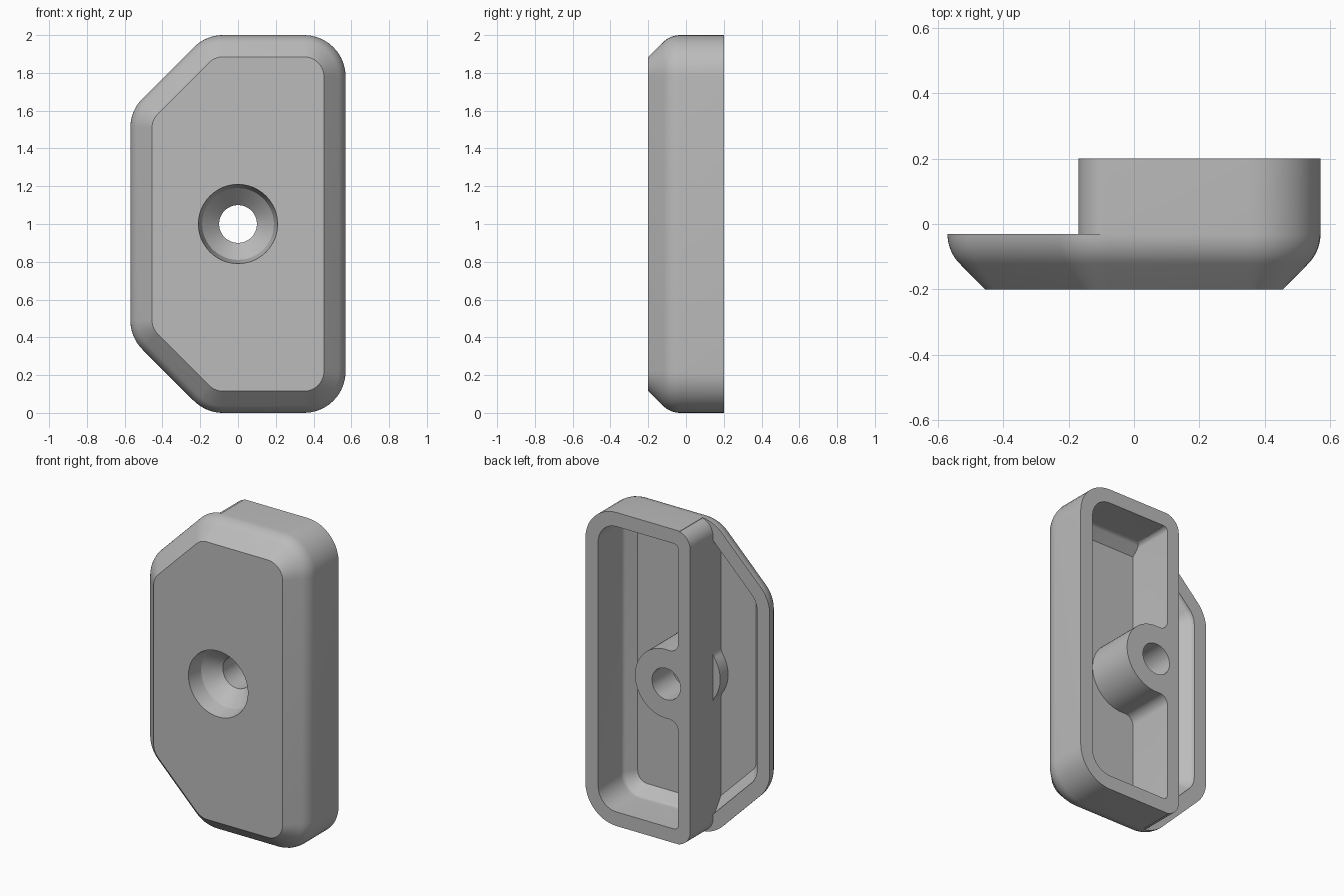
import bpy, bmesh, math
from math import sin, cos, pi, radians, sqrt, atan2

if "Cube" in bpy.data.objects:
    bpy.data.objects.remove(bpy.data.objects["Cube"])

FRONT, STEP, BACK, FLOOR = -0.2, -0.03, 0.2, -0.11
RIGHT, MID_Z = -0.17, 1.0          # raised half side wall, screw height
DIVIDER = -0.085                   # inner side of the dividing wall
CORNER, BLEND, WALL = 0.22, 0.13, 0.09
BOSS, FILLET = 0.22, 0.06

grey = bpy.data.materials.new("plain_grey")
grey.use_nodes = True
grey.diffuse_color = (0.5, 0.5, 0.5, 1)
grey.node_tree.nodes["Principled BSDF"].inputs["Base Color"].default_value = (0.5, 0.5, 0.5, 1)


def arc(cx, cz, r, a0, a1, n=10):
    """Points on an arc, angles in degrees."""
    return [(cx + r * cos(radians(a0 + (a1 - a0) * i / n)),
             cz + r * sin(radians(a0 + (a1 - a0) * i / n))) for i in range(n + 1)]


def loft(name, rings):
    """Closed solid through (y, points) rings of equal size."""
    bm = bmesh.new()
    loops = [[bm.verts.new((x, y, z)) for x, z in pts] for y, pts in rings]
    for a, b in zip(loops, loops[1:]):
        for i in range(len(a)):
            j = (i + 1) % len(a)
            bm.faces.new((a[i], a[j], b[j], b[i]))
    bm.faces.new(loops[0])
    bm.faces.new(loops[-1])
    bmesh.ops.recalc_face_normals(bm, faces=bm.faces)
    mesh = bpy.data.meshes.new(name)
    bm.to_mesh(mesh)
    bm.free()
    mesh.materials.append(grey)
    obj = bpy.data.objects.new(name, mesh)
    bpy.context.collection.objects.link(obj)
    return obj


def combine(obj, tool, operation):
    """Apply a boolean and discard the tool."""
    mod = obj.modifiers.new("cut", "BOOLEAN")
    mod.operation, mod.object, mod.solver = operation, tool, "EXACT"
    bpy.context.view_layer.objects.active = obj
    bpy.ops.object.modifier_apply(modifier=mod.name)
    bpy.data.objects.remove(tool)


def outline(inset):
    """Rounded outline with two clipped corners, moved inward."""
    r, half = CORNER, CORNER * math.tan(pi / 8)
    side, shoulder, top = 0.57 - r, -0.17 + half, 1 - r
    edge = 0.6 - half
    upper = (arc(side, top, r - inset, 0, 90)
             + arc(shoulder, top, r - inset, 90, 135)
             + arc(-side, edge, r - inset, 135, 180))
    pts = upper + [(x, -z) for x, z in reversed(upper)]
    return [(x, z + MID_Z) for x, z in pts]


def shell_rings(offset, front, back):
    """Rings for a sloped front edge blended into straight sides."""
    slope_inset = 0.115 + offset * math.tan(pi / 8)
    r = BLEND - offset
    rings = [(front, outline(slope_inset))]
    for i in range(9):
        a = pi / 4 * (1 - i / 8)
        rings.append((STEP - r * sin(a), outline(BLEND - r * cos(a))))
    return rings + [(back, outline(offset))]


def boss_edge(wall, side):
    """Wall line bulging round the screw boss, upper end first."""
    cx = wall + side * FILLET
    cz = sqrt((BOSS + FILLET) ** 2 - cx ** 2)
    meet = math.degrees(atan2(cz, cx))
    start = 180 if side > 0 else 0
    end = 180 + meet if side > 0 else meet - 180
    upper = arc(cx, cz, FILLET, start, end, 8)
    bulge = arc(0, 0, BOSS, meet, 0 if side > 0 else 180, 16)[1:]
    pts = upper + bulge
    pts += [(x, -z) for x, z in reversed(pts[:-1])]
    return [(x, z + MID_Z) for x, z in pts]


# Solid body with sloped front rim
body = loft("cover_body", shell_rings(0, FRONT, BACK))

# Step that lowers the clipped side behind the raised half
lower = arc(RIGHT + 0.1, 0.1, 0.1, 255, 180)
upper = [(x, 2 - z) for x, z in reversed(lower)]
step_shape = ([(-1, -0.5), (lower[0][0], -0.5)] + lower + upper
              + [(upper[-1][0], 2.5), (-1, 2.5)])
combine(body, loft("step_cutter", [(STEP, step_shape), (0.5, step_shape)]), "DIFFERENCE")

# Hollows on both sides of the dividing wall, leaving the boss standing
corner = arc(DIVIDER + 0.03, 1.88, 0.03, 100, 180, 5)
top_end = [(corner[0][0], 2.5)] + corner
bottom_end = [(x, 2 - z) for x, z in reversed(top_end)]
deep_mask = [(1, -0.5), (1, 2.5)] + top_end + boss_edge(DIVIDER, 1) + bottom_end
wing_mask = [(-1, -0.5), (-1, 2.5), (RIGHT, 2.5)] + boss_edge(RIGHT, -1) + [(RIGHT, -0.5)]
for name, mask in (("deep_hollow", deep_mask), ("wing_hollow", wing_mask)):
    hollow = loft(name, shell_rings(WALL, FLOOR, 0.3))
    combine(hollow, loft(name + "_mask", [(-0.5, mask), (0.5, mask)]), "INTERSECT")
    combine(body, hollow, "DIFFERENCE")

# Countersunk screw hole
steps = ((-0.3, 0.21), (FRONT, 0.21), (-0.1, 0.19), (-0.01, 0.1), (0.3, 0.1))
combine(body, loft("hole_cutter", [(y, arc(0, MID_Z, r, 0, 360, 48)[:-1]) for y, r in steps]),
        "DIFFERENCE")

# Smooth curved walls, keep the edges crisp
bpy.ops.object.select_all(action="DESELECT")
body.select_set(True)
bpy.context.view_layer.objects.active = body
bpy.ops.object.shade_smooth_by_angle(angle=radians(30))
